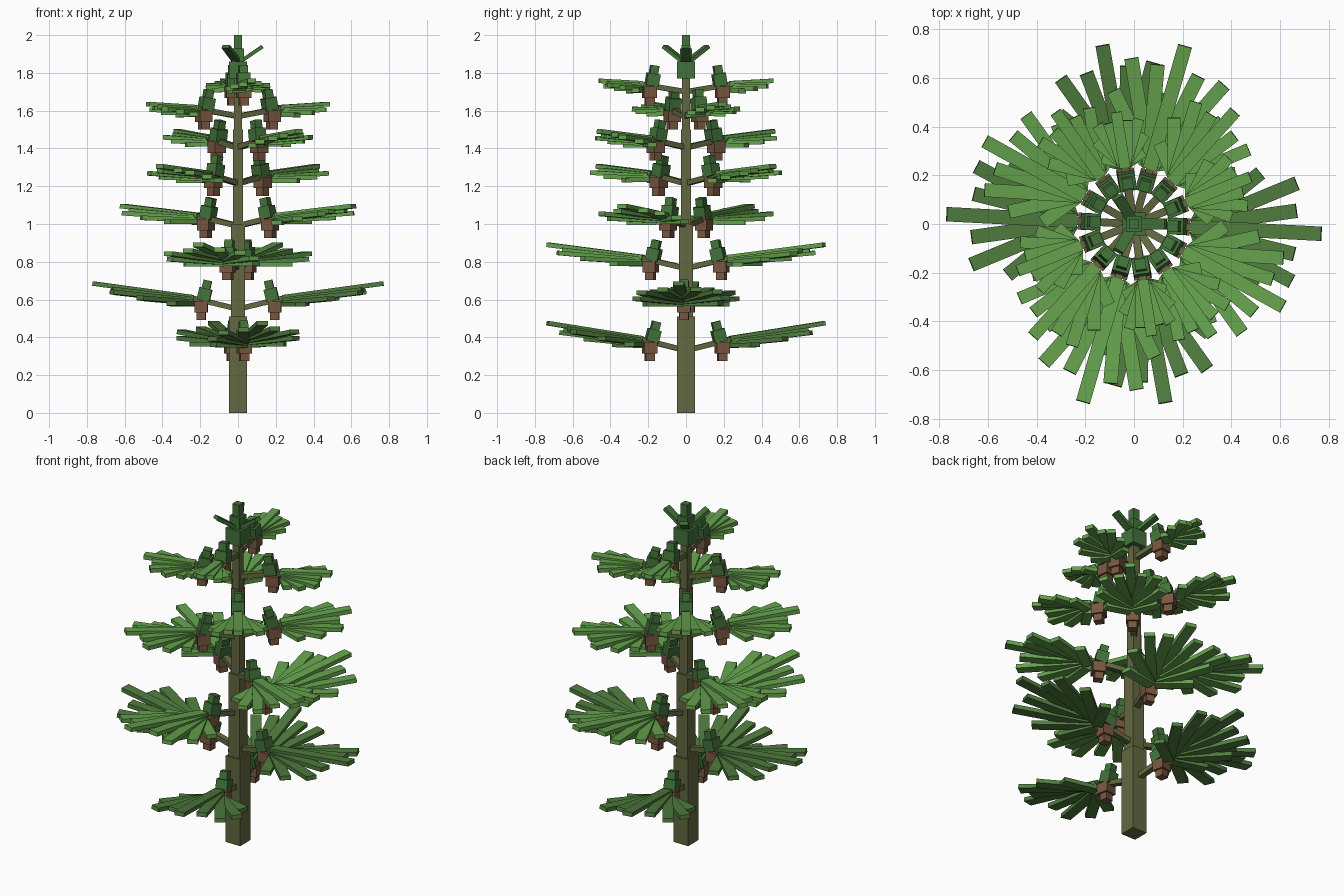
import bpy, bmesh, math
from mathutils import Matrix, Vector

if "Cube" in bpy.data.objects:
    bpy.data.objects.remove(bpy.data.objects["Cube"])


def material(name, rgb):
    m = bpy.data.materials.new(name)
    m.diffuse_color = (*rgb, 1)
    m.use_nodes = True
    m.node_tree.nodes["Principled BSDF"].inputs["Base Color"].default_value = m.diffuse_color
    return m


BARK = material("olive bark", (0.125, 0.14, 0.052))
LIGHT = material("light needle green", (0.13, 0.36, 0.075))
DARK = material("deep needle green", (0.08, 0.205, 0.048))
BUD = material("bud green", (0.055, 0.17, 0.042))
CONE = material("cone brown", (0.19, 0.095, 0.052))


def make_object(name, boxes, mat, turn=0.0):
    """One object from boxes given as (size, matrix), turned about z."""
    bm = bmesh.new()
    for size, mtx in boxes:
        bmesh.ops.create_cube(bm, size=1, matrix=mtx @ Matrix.Diagonal((*size, 1)))
    me = bpy.data.meshes.new(name)
    bm.to_mesh(me)
    bm.free()
    me.materials.append(mat)
    ob = bpy.data.objects.new(name, me)
    ob.rotation_euler.z = turn
    bpy.context.collection.objects.link(ob)
    return ob


def upright(width, z0, z1, x=0.0):
    return (width, width, z1 - z0), Matrix.Translation((x, 0, (z0 + z1) / 2))


def plank(start, end, width, thick):
    """Flat board running from start to end, its width kept level."""
    start, end = Vector(start), Vector(end)
    d = end - start
    along = d.normalized()
    side = Vector((0, 0, 1)).cross(along).normalized()
    up = along.cross(side)
    rot = Matrix((along, side, up)).transposed().to_4x4()
    return (d.length, width, thick), Matrix.Translation((start + end) / 2) @ rot


# Trunk in narrowing steps
make_object("trunk", [upright(0.095, 0, 0.51), upright(0.075, 0.51, 1.0),
                      upright(0.055, 1.0, 1.5), upright(0.044, 1.5, 1.78)], BARK)

# Crown and leader
make_object("crown", [upright(0.095, 1.77, 1.86), upright(0.065, 1.86, 1.93),
                      upright(0.042, 1.93, 2.0)], BUD)
for k in range(3):
    make_object("crown_needle", [plank((0.02, 0, 1.865), (0.13, 0, 1.94), 0.045, 0.02)],
                BUD, math.radians(120 * k))

# Leaflets of a frond: angle off the axis, share of frond length, drop below the axis
LEAFLETS = [(12, 0.80, 0.010), (26, 0.86, 0.018), (42, 0.66, 0.027), (64, 0.42, 0.036)]
BASE_R = 0.235


def frond(reach, z_base, z_tip, mat, turn):
    length = reach - BASE_R
    slope = (z_tip - z_base) / length
    width = 0.035 + 0.045 * length
    boxes = [plank((BASE_R, 0, z_base), (reach, 0, z_tip), width, 0.024)]
    for angle, share, drop in LEAFLETS:
        for s in (-1, 1):
            a = math.radians(angle)
            lx, ly = length * share * math.cos(a), length * share * math.sin(a)
            z0 = z_base - drop + 0.002 * s
            boxes.append(plank((BASE_R + 0.02, 0.01 * s, z0),
                               (BASE_R + 0.01 + lx, s * ly, z0 + slope * lx - 0.06 * ly),
                               width, 0.024))
    make_object("frond", boxes, mat, turn)


# Tiers: height at trunk, reach, height of tip
TIERS = [(0.33, 0.745, 0.475), (0.55, 0.77, 0.685), (0.765, 0.76, 0.89), (0.99, 0.70, 1.095),
         (1.215, 0.62, 1.305), (1.405, 0.56, 1.49), (1.57, 0.515, 1.635), (1.70, 0.465, 1.758)]

for i, (z, reach, z_tip) in enumerate(TIERS):
    slope = 0.25 - 0.012 * i
    for half in (0, 180):
        turn = math.radians(-80 + 77 * i + half)
        make_object("branch", [plank((0, 0, z), (0.27, 0, z + 0.27 * slope), 0.032, 0.028)],
                    BARK, turn)
        frond(reach, z + BASE_R * slope + 0.006, z_tip, DARK if i < 2 else LIGHT, turn)

        # Bud standing square on the branch, cone hanging straight down
        lean = (Matrix.Translation((0.185, 0, z + 0.185 * slope))
                @ Matrix.Rotation(-math.atan(slope), 4, 'Y'))
        make_object("bud", [(s, lean @ m) for s, m in
                            (upright(0.068, 0.0, 0.066), upright(0.045, 0.066, 0.11))],
                    BUD, turn)
        zc = z + 0.195 * slope
        make_object("cone", [upright(0.07, zc - 0.065, zc - 0.005, 0.195),
                             upright(0.048, zc - 0.105, zc - 0.065, 0.195)], CONE, turn)
